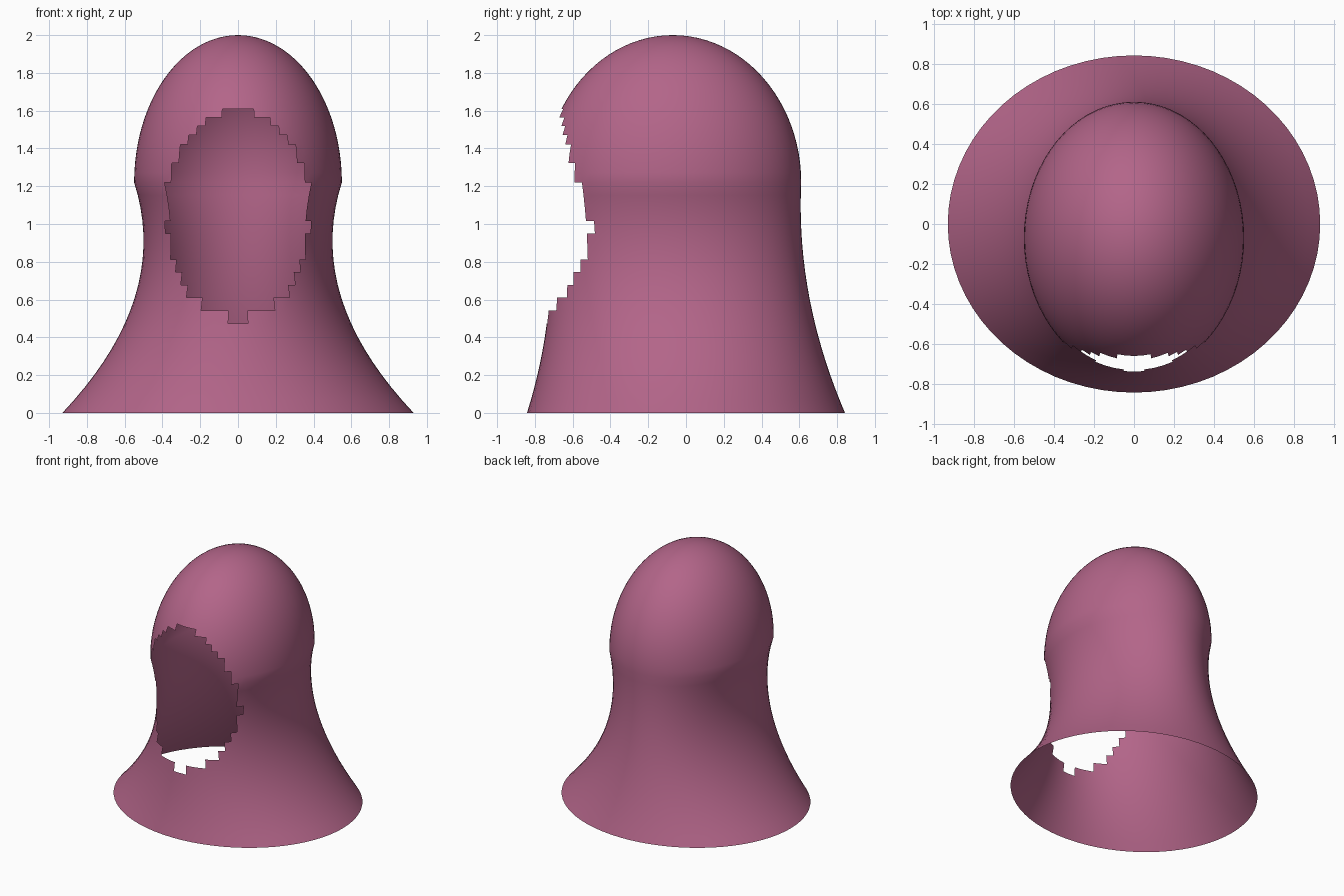
import bpy, bmesh
from math import sin, cos, pi, radians

if "Cube" in bpy.data.objects:
    bpy.data.objects.remove(bpy.data.objects["Cube"])

SEGS, LOW, DOME = 72, 18, 24
NECK_Z, TOP_Z = 1.22, 2.0

# Half-width of the face opening in 5-degree columns, row by row from FIRST_ROW up
FIRST_ROW = 7
OPENING = [1, 4, 6, 7, 8, 9, 9, 10, 9, 9, 9, 8, 8, 7, 7, 6, 5, 4, 2]


def section(row):
    """Height, x radius, y radius and y centre of one ring."""
    if row <= LOW:
        z = NECK_Z * row / LOW
        return (z, 0.55 + 0.519 * ((z - 0.91) ** 2 - 0.31 ** 2),
                0.68 + 0.195 * ((z - 0.95) ** 2 - 0.27 ** 2), -0.07 * z / NECK_Z)
    a = radians(90 * (row - LOW) / DOME)
    return NECK_Z + (TOP_Z - NECK_Z) * sin(a), 0.55 * cos(a), 0.68 * cos(a), -0.07


bm = bmesh.new()

# Rings of the flared skirt and the domed crown; column 0 is the front centre line
rings = []
for row in range(LOW + DOME):
    z, rx, ry, cy = section(row)
    rings.append([bm.verts.new((rx * sin(2 * pi * i / SEGS),
                                cy - ry * cos(2 * pi * i / SEGS), z))
                  for i in range(SEGS)])

# Cloth faces, leaving out the stepped face opening
for row in range(len(rings) - 1):
    k = row - FIRST_ROW
    half = OPENING[k] if 0 <= k < len(OPENING) else 0
    for i in range(half, SEGS - half):
        j = (i + 1) % SEGS
        bm.faces.new((rings[row][i], rings[row][j], rings[row + 1][j], rings[row + 1][i]))

# Crown tip
tip = bm.verts.new((0, -0.07, TOP_Z))
for i in range(SEGS):
    bm.faces.new((rings[-1][i], rings[-1][(i + 1) % SEGS], tip))

# Drop vertices stranded inside the opening
bmesh.ops.delete(bm, geom=[v for v in bm.verts if not v.link_faces], context='VERTS')
for f in bm.faces:
    f.smooth = True

mesh = bpy.data.meshes.new("hood")
bm.to_mesh(mesh)
bm.free()
hood = bpy.data.objects.new("hood", mesh)
bpy.context.collection.objects.link(hood)

cloth = bpy.data.materials.new("pink_cloth")
cloth.diffuse_color = (0.45, 0.13, 0.25, 1)
cloth.use_nodes = True
cloth.node_tree.nodes["Principled BSDF"].inputs["Base Color"].default_value = cloth.diffuse_color
mesh.materials.append(cloth)
